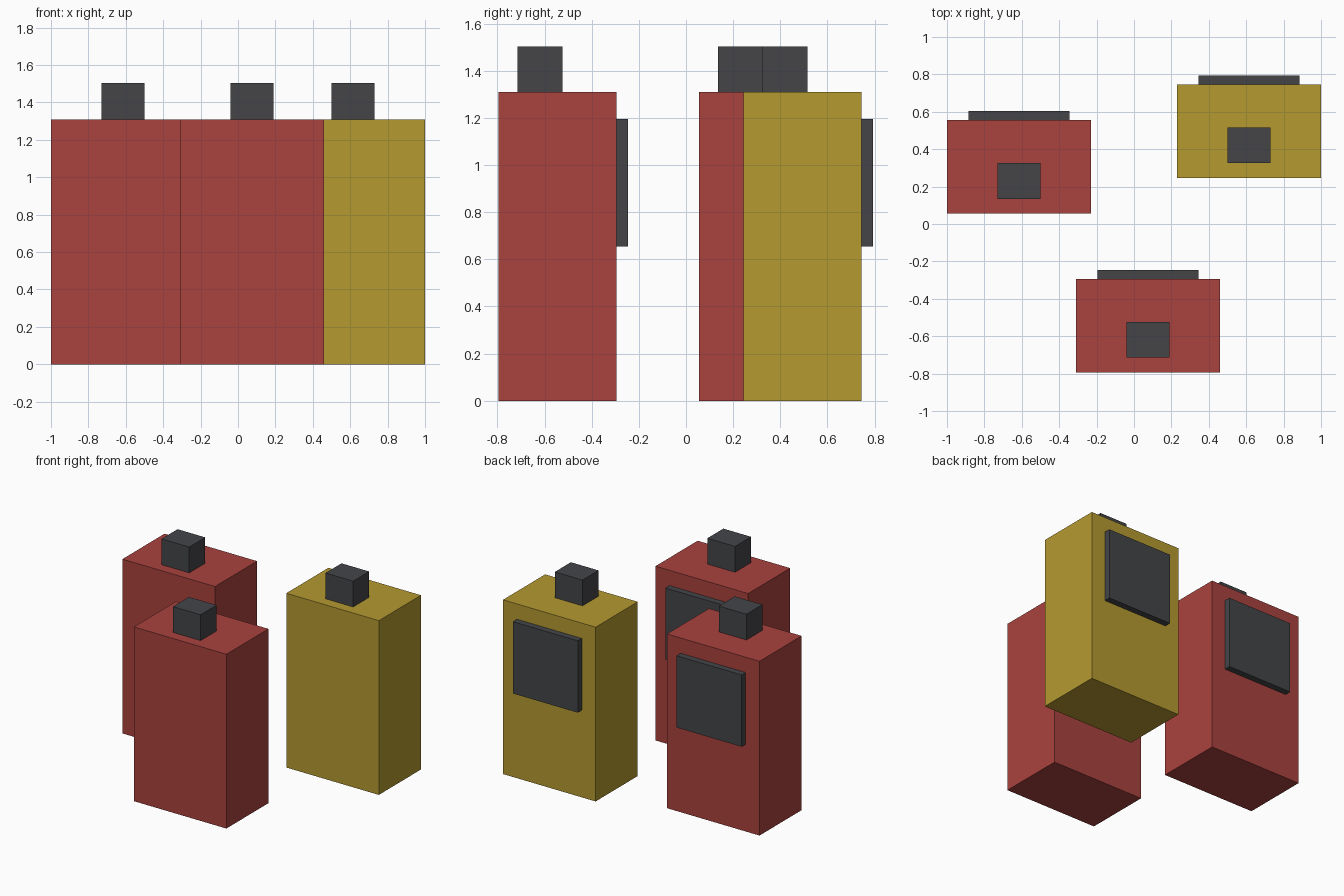
import bpy

if "Cube" in bpy.data.objects:
    bpy.data.objects.remove(bpy.data.objects["Cube"])


def material(name, rgb):
    m = bpy.data.materials.new(name)
    m.diffuse_color = (*rgb, 1)
    m.use_nodes = True
    m.node_tree.nodes["Principled BSDF"].inputs["Base Color"].default_value = m.diffuse_color
    return m


RED = material("red", (0.40, 0.055, 0.048))
YELLOW = material("yellow", (0.46, 0.32, 0.03))
DARK = material("dark_grey", (0.058, 0.06, 0.066))


def box(name, centre, size, mat):
    bpy.ops.mesh.primitive_cube_add(size=1, location=centre)
    ob = bpy.context.object
    ob.name = name
    ob.scale = size
    bpy.ops.object.transform_apply(location=False, rotation=False, scale=True)
    ob.data.materials.append(mat)


W, D, H = 0.77, 0.5, 1.31  # cabinet size


def unit(prefix, x, y, mat):
    # main cabinet
    box(prefix + "_body", (x, y, H / 2), (W, D, H), mat)
    # small block on the top, a little forward of centre
    box(prefix + "_top_block", (x, y - 0.075, H + 0.097), (0.23, 0.19, 0.194), DARK)
    # raised panel on the back
    box(prefix + "_back_panel", (x, y + D / 2 + 0.024, 0.925), (0.54, 0.048, 0.54), DARK)


unit("front_red", 0.075, -0.545, RED)
unit("left_red", -0.615, 0.305, RED)
unit("right_yellow", 0.615, 0.495, YELLOW)
